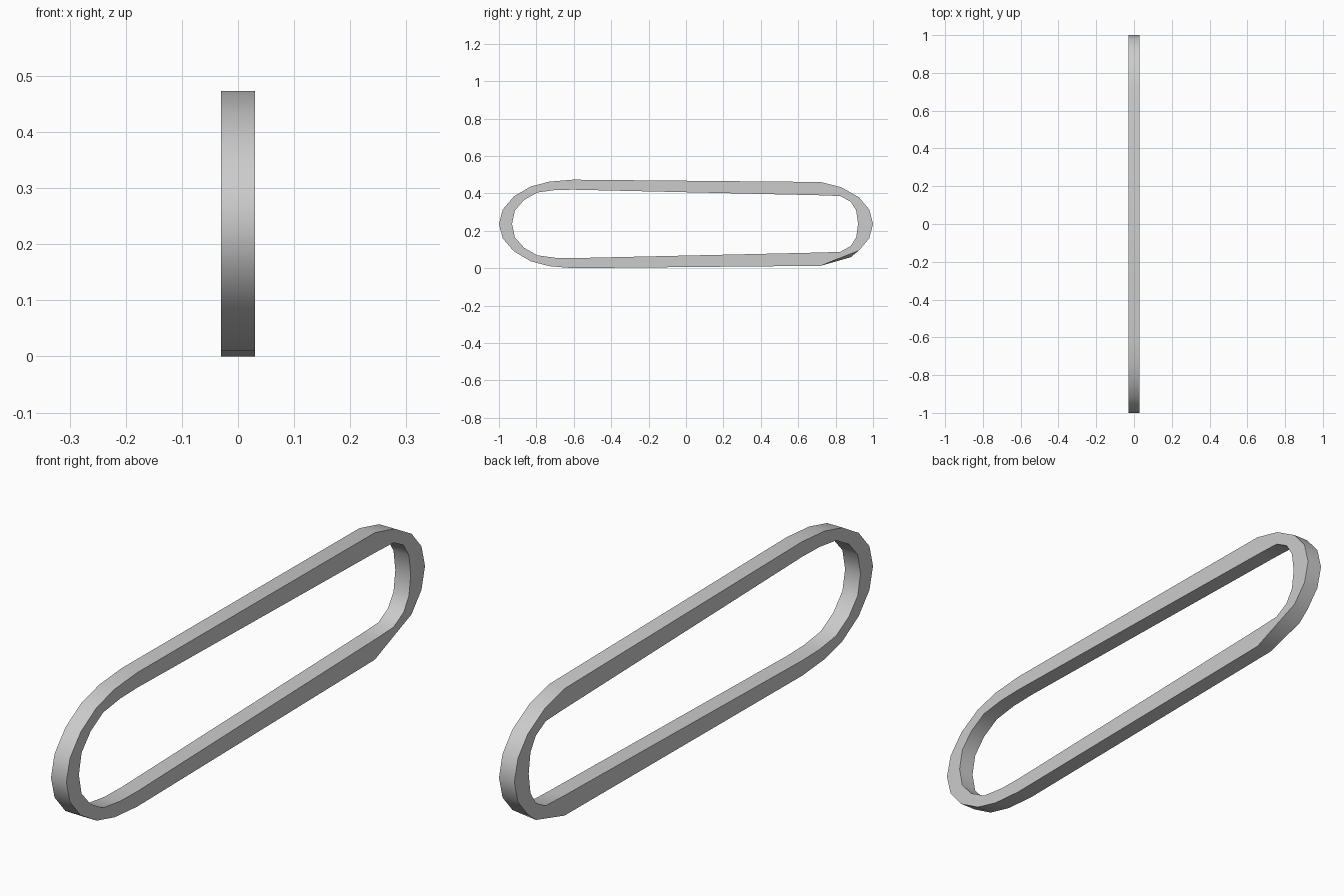
import bpy, bmesh, math

if "Cube" in bpy.data.objects:
    bpy.data.objects.remove(bpy.data.objects["Cube"])

HALF_W = 0.03      # half thickness along x
MID = 0.2365       # height of the symmetry plane

# Upper half profiles (y, height above the symmetry plane), left tip to right tip
outer = [(-1, 0), (-0.98, 0.077), (-0.92, 0.147), (-0.83, 0.2), (-0.73, 0.226),
         (-0.605, MID), (0.72, 0.224), (0.83, 0.196), (0.925, 0.142), (0.98, 0.077), (1, 0)]
inner = [(-0.93, 0), (-0.915, 0.072), (-0.865, 0.128), (-0.795, 0.168), (-0.7, 0.181),
         (-0.605, 0.183), (0.72, 0.153), (0.825, 0.149), (0.88, 0.119), (0.91, 0.072), (0.92, 0)]


def full_loop(half):
    """Mirror a half profile about the symmetry plane into a closed loop."""
    lower = [(y, -h) for y, h in reversed(half[1:-1])]
    return [(y, h + MID) for y, h in half + lower]


bm = bmesh.new()


def ring(points, x):
    return [bm.verts.new((x, y, z)) for y, z in points]


out_pts, in_pts = full_loop(outer), full_loop(inner)
out_near, out_far = list(out_pts), list(out_pts)
# Lower right corner is cut straight on one side and pointed on the other
corner = 13
out_near[corner] = (0.823, 0.054)
out_far[corner] = (0.88, 0.058)

# Four rims, then the outer, inner and side walls
rims = [ring(out_near, HALF_W), ring(out_far, -HALF_W),
        ring(in_pts, -HALF_W), ring(in_pts, HALF_W)]
n = len(out_pts)
for k in range(4):
    a, b = rims[k], rims[(k + 1) % 4]
    for i in range(n):
        j = (i + 1) % n
        bm.faces.new((a[i], a[j], b[j], b[i]))
bmesh.ops.recalc_face_normals(bm, faces=bm.faces)

mesh = bpy.data.meshes.new("belt_loop")
bm.to_mesh(mesh)
bm.free()
belt = bpy.data.objects.new("belt_loop", mesh)
bpy.context.collection.objects.link(belt)
bpy.context.view_layer.objects.active = belt
belt.select_set(True)
bpy.ops.object.shade_smooth_by_angle(angle=math.radians(35))
